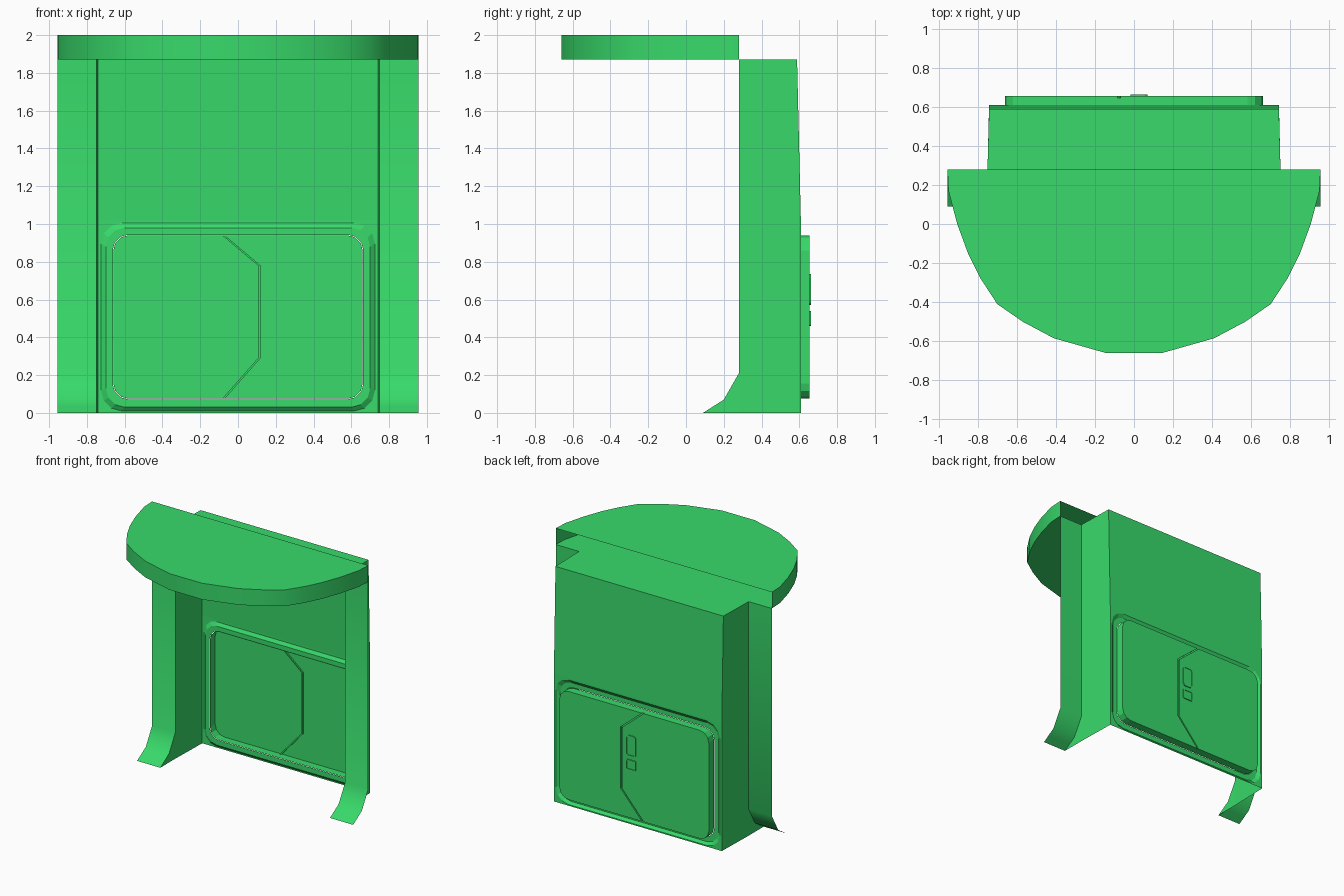
import bpy, bmesh, math

cube = bpy.data.objects.get("Cube")
if cube:
    bpy.data.objects.remove(cube)

green = bpy.data.materials.new("bright_green")
green.use_nodes = True
green.diffuse_color = (0.04, 0.70, 0.145, 1)
green.node_tree.nodes["Principled BSDF"].inputs["Base Color"].default_value = green.diffuse_color


def build(name, polys, smooth=False):
    """Make an object from a list of polygons, welding shared corners."""
    bm = bmesh.new()
    for poly in polys:
        bm.faces.new([bm.verts.new(p) for p in poly])
    bmesh.ops.remove_doubles(bm, verts=bm.verts, dist=0.0005)
    bmesh.ops.recalc_face_normals(bm, faces=bm.faces)
    mesh = bpy.data.meshes.new(name)
    bm.to_mesh(mesh)
    bm.free()
    mesh.materials.append(green)
    obj = bpy.data.objects.new(name, mesh)
    bpy.context.collection.objects.link(obj)
    if smooth:
        bpy.ops.object.select_all(action="DESELECT")
        obj.select_set(True)
        bpy.context.view_layer.objects.active = obj
        bpy.ops.object.shade_smooth_by_angle(angle=math.radians(40))
    return obj


def rounded(x0, x1, z0, z1, r, steps=3):
    """Rounded rectangle outline as (x, z) points."""
    corners = [(x1 - r, z1 - r), (x0 + r, z1 - r), (x0 + r, z0 + r), (x1 - r, z0 + r)]
    pts = []
    for k, (cx, cz) in enumerate(corners):
        for i in range(steps + 1):
            a = math.pi / 2 * (k + i / steps)
            pts.append((cx + r * math.cos(a), cz + r * math.sin(a)))
    return pts


def at(outline, y):
    return [(x, y, z) for x, z in outline]


def loft(loops, cap=False):
    """Quads between successive closed loops, optionally capped at the end."""
    polys = []
    for a, b in zip(loops, loops[1:]):
        for i in range(len(a)):
            j = (i + 1) % len(a)
            quad = [a[i], a[j], b[j], b[i]]
            kept = [p for k, p in enumerate(quad) if math.dist(p, quad[k - 1]) > 0.0005]
            if len(kept) > 2:
                polys.append(kept)
    return polys + ([loops[-1]] if cap else [])


EAVE, TOP, FRONT, BACK = 1.87, 2.0, 0.28, 0.608
HALF_F, HALF_B, FLANGE, BEND = 0.75, 0.742, 0.955, 1.02

# Canopy: top, underside and curved fascia, open at the rear
half = [(FLANGE, FRONT), (0.95, 0.17), (0.905, 0), (0.85, -0.15), (0.785, -0.28),
        (0.70, -0.41), (0.57, -0.50), (0.41, -0.585), (0.145, -0.66)]
arc = half + [(-x, y) for x, y in reversed(half)]
low = [(x, y, EAVE) for x, y in arc]
high = [(x, y, TOP) for x, y in arc]
build("canopy", [low, high] + [[low[i], low[i + 1], high[i + 1], high[i]]
                               for i in range(len(arc) - 1)], True)

# Roof and upper rear wall
build("roof", [[(-HALF_F, FRONT, EAVE), (HALF_F, FRONT, EAVE),
                (HALF_B, 0.588, EAVE), (-HALF_B, 0.588, EAVE)]])
build("upper_back_wall", [[(-HALF_B, BACK, BEND), (HALF_B, BACK, BEND),
                           (HALF_B, 0.588, EAVE), (-HALF_B, 0.588, EAVE)]])

# Side walls and front flanges with flared feet
foot = [(0.09, 0), (0.145, 0.035), (0.20, 0.07), (0.24, 0.14), (FRONT, 0.21), (FRONT, EAVE)]
for side, label in ((1, "left"), (-1, "right")):
    inner, outer = side * HALF_F, side * FLANGE
    build(label + "_side_wall", [
        [(inner, y, z) for y, z in foot[:-1]] + [(inner, FRONT, 0)],
        [(inner, FRONT, 0), (inner, FRONT, EAVE), (side * HALF_B, 0.588, EAVE),
         (side * HALF_B, BACK, BEND), (side * HALF_B, BACK, 0)]])
    build(label + "_flange", [
        [(inner, *a), (outer, *a), (outer, *b), (inner, *b)]
        for a, b in zip(foot, foot[1:])], True)

# Lower rear wall with a stepped frame around the door
build("door_frame", loft([
    at(rounded(-HALF_B, HALF_B, 0, BEND, 0), BACK),
    at(rounded(-0.725, 0.725, 0.01, 1.005, 0.11), BACK),
    at(rounded(-0.70, 0.70, 0.03, 0.98, 0.10), 0.59),
    at(rounded(-0.663, 0.663, 0.072, 0.943, 0.08), 0.59)]))

# Door: rim, two panels and the angled seam between them
rim = rounded(-0.66, 0.66, 0.075, 0.94, 0.08)
build("door_rim", loft([at(rim, 0.59), at(rim, 0.645)]))
seam = [(-0.07, 0.94), (0.12, 0.78), (0.12, 0.29), (-0.07, 0.075)]
seam_b = [(x - 0.014, z) for x, z in seam]
n = len(rim) // 4
plus_x = rim[3 * n:] + rim[:n] + seam
minus_x = rim[n:3 * n] + seam_b[::-1]
for name, outline in (("door_panel_wide", minus_x), ("door_panel_narrow", plus_x)):
    build(name, loft([at(outline, 0.645), at(outline, 0.655)], True))
a, b = at(seam, 0.645), at(seam_b, 0.645)
build("door_seam", [[a[i], a[i + 1], b[i + 1], b[i]] for i in range(3)])

# Latch fittings
for name, z0, z1, r in (("door_handle", 0.57, 0.735, 0.022), ("door_lock", 0.46, 0.54, 0.008)):
    edge = rounded(-0.018, 0.07, z0, z1, r)
    lip = rounded(-0.01, 0.062, z0 + 0.008, z1 - 0.008, r * 0.7)
    build(name, loft([at(edge, 0.655), at(edge, 0.662), at(lip, 0.662), at(lip, 0.657)], True))
